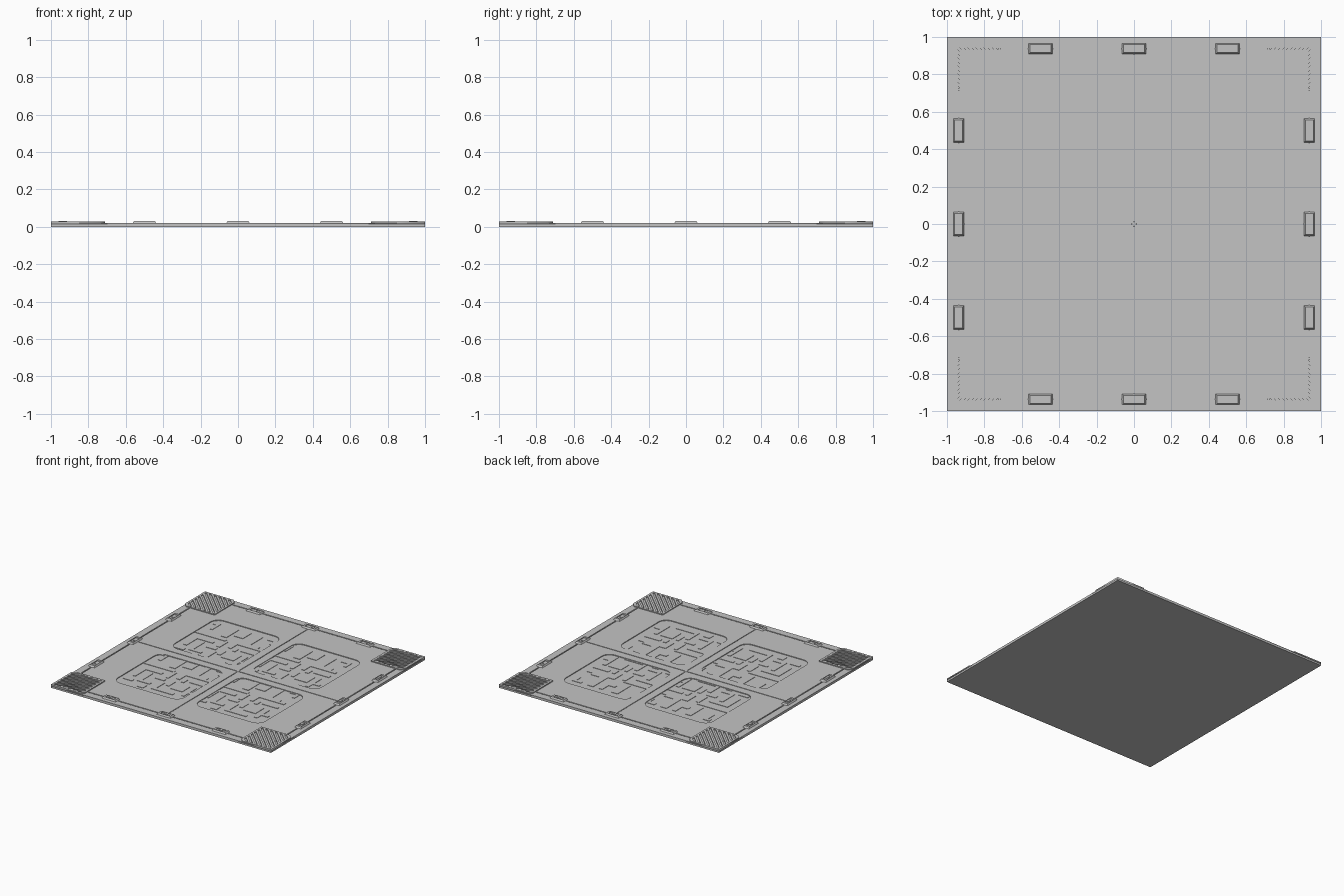
import bpy, bmesh, math
from mathutils import Matrix

if "Cube" in bpy.data.objects:
    bpy.data.objects.remove(bpy.data.objects["Cube"])

grey = bpy.data.materials.new("light_grey")
grey.diffuse_color = (0.55, 0.55, 0.55, 1)
grey.use_nodes = True
grey.node_tree.nodes["Principled BSDF"].inputs["Base Color"].default_value = grey.diffuse_color


def add_object(name, mesh):
    mesh.materials.clear()
    mesh.materials.append(grey)
    ob = bpy.data.objects.new(name, mesh)
    bpy.context.collection.objects.link(ob)
    return ob


def add_box(bm, x0, x1, y0, y1, z0, z1):
    m = Matrix.Translation(((x0 + x1) / 2, (y0 + y1) / 2, (z0 + z1) / 2)) @ \
        Matrix.Diagonal((x1 - x0, y1 - y0, z1 - z0, 1))
    return bmesh.ops.create_cube(bm, size=1, matrix=m)["verts"]


def finish(name, bm):
    me = bpy.data.meshes.new(name)
    bm.to_mesh(me)
    bm.free()
    return add_object(name, me)


def cut_sheet(name, loops, z0, z1):
    """Flat sheet from outlines; nested loops become holes."""
    cu = bpy.data.curves.new(name + "_profile", 'CURVE')
    cu.dimensions = '2D'
    cu.fill_mode = 'BOTH'
    cu.extrude = (z1 - z0) / 2
    for pts in loops:
        sp = cu.splines.new('POLY')
        sp.points.add(len(pts) - 1)
        for p, (x, y) in zip(sp.points, pts):
            p.co = (x, y, 0, 1)
        sp.use_cyclic_u = True
    tmp = bpy.data.objects.new(name + "_profile", cu)
    bpy.context.collection.objects.link(tmp)
    dg = bpy.context.evaluated_depsgraph_get()
    me = bpy.data.meshes.new_from_object(tmp.evaluated_get(dg))
    bpy.data.objects.remove(tmp)
    me.transform(Matrix.Translation((0, 0, (z0 + z1) / 2)))
    bm = bmesh.new()
    bm.from_mesh(me)
    bmesh.ops.remove_doubles(bm, verts=bm.verts, dist=1e-5)
    bmesh.ops.recalc_face_normals(bm, faces=bm.faces)
    bm.to_mesh(me)
    bm.free()
    me.name = name
    return add_object(name, me)


def rect(x0, x1, y0, y1):
    return [(x0, y0), (x1, y0), (x1, y1), (x0, y1)]


def rounded(x0, x1, y0, y1, r, n=8):
    pts = []
    for cx, cy, a in ((x1 - r, y1 - r, 0), (x0 + r, y1 - r, 90),
                      (x0 + r, y0 + r, 180), (x1 - r, y0 + r, 270)):
        for i in range(n + 1):
            t = math.radians(a + 90 * i / n)
            pts.append((cx + r * math.cos(t), cy + r * math.sin(t)))
    return pts


FLOOR, TOP = 0.014, 0.020
QUADS = [(sx, sy) for sx in (-1, 1) for sy in (-1, 1)]

# base slab: also the floor of seams and windows
bm = bmesh.new()
add_box(bm, -1, 1, -1, 1, 0, FLOOR)
finish("base_slab", bm)

# outer rim, separated from the middle by a seam
cut_sheet("outer_rim", [rect(-1, 1, -1, 1), rect(-.942, .942, -.942, .942)], FLOOR, TOP)

# four floor plates with rounded recesses
for i, (sx, sy) in enumerate(QUADS):
    loops = [rect(.003, .933, .003, .933), rounded(.065, .669, .067, .671, .07)]
    cut_sheet(f"floor_plate_{i}", [[(x * sx, y * sy) for x, y in l] for l in loops], FLOOR, TOP)

# maze relief: one 24 x 24 cell tile, repeated and clipped to each recess
STRIPS = [(1, 2, 3, 3), (2, 3, 3, 6), (7, 2, 9, 8), (12, 2, 13, 6), (10, 5, 12, 6),
          (15, 2, 17, 9), (17, 8, 20, 9), (19, 2, 22, 3), (21, 3, 22, 5),
          (0, 9, 10, 10), (10, 10, 11, 14), (13, 9, 22, 10), (13, 10, 14, 13),
          (2, 12, 3, 18), (3, 12, 8, 13), (5, 14, 6, 20), (6, 19, 9, 20),
          (8, 15, 11, 16), (15, 12, 16, 14), (17, 12, 22, 13), (15, 15, 19, 19),
          (20, 15, 21, 21), (11, 17, 12, 22), (12, 21, 18, 22), (1, 20, 4, 21),
          (7, 21, 9, 23), (13, 15, 14, 18), (21, 18, 23, 19)]
T = 2 / 3
C = T / 24
for i, (sx, sy) in enumerate(QUADS):
    bm = bmesh.new()
    xs = sorted((sx * .066, sx * .668))
    ys = sorted((sy * .068, sy * .670))
    for tx in (-1, 0):
        for ty in (0, 1):
            for c0, r0, c1, r1 in STRIPS:
                x0, x1 = max(tx * T + c0 * C, xs[0]), min(tx * T + c1 * C, xs[1])
                y0, y1 = max(ty * T - r1 * C, ys[0]), min(ty * T - r0 * C, ys[1])
                if x1 - x0 > .004 and y1 - y0 > .004:
                    add_box(bm, x0, x1, y0, y1, FLOOR - .002, FLOOR + .003)
    finish(f"maze_relief_{i}", bm)

# corner tread plates with diagonal slots
S, M, CH = .29, .016, .03
outline = [(0, 0), (S - CH, 0), (S, CH), (S, S), (CH, S), (0, S - CH)]
slots = []
for k in range(-5, 6):
    a, b = abs(k) * .043 - .010, abs(k) * .043 + .010
    lo, hi = M, S - M
    if k == 0:
        slot = [(lo, lo), (lo + b, lo), (hi, hi - b), (hi, hi), (hi - b, hi), (lo, lo + b)]
    else:
        slot = [(lo, lo + a), (lo, lo + b), (hi - b, hi), (hi - a, hi)]
        if k < 0:
            slot = [(v, u) for u, v in slot]
    slots.append(slot)
for i, (sx, sy) in enumerate(QUADS):
    loops = [[(sx * (1 - u), sy * (1 - v)) for u, v in l] for l in [outline] + slots]
    cut_sheet(f"corner_tread_{i}", loops, TOP, .028)
    bm = bmesh.new()
    add_box(bm, *sorted((sx * .72, sx * .99)), *sorted((sy * .72, sy * .99)), .002, TOP - .0003)
    finish(f"corner_pad_{i}", bm)

# clips along the seam, three per side
for side in range(4):
    for j, off in enumerate((-.5, 0, .5)):
        bm = bmesh.new()
        vs = add_box(bm, -.067, .067, -.032, .032, FLOOR, .032)
        for v in vs:
            if v.co.z > .03:
                v.co.x *= .82
                v.co.y *= .66
        bm.faces.ensure_lookup_table()
        top = max(bm.faces, key=lambda f: f.calc_center_median().z)
        # recessed pocket with a small tab
        inner = bmesh.ops.inset_individual(bm, faces=[top], thickness=.006)
        for v in top.verts:
            v.co.x *= .74
        low = bmesh.ops.inset_individual(bm, faces=[top], thickness=.0015)
        for v in top.verts:
            v.co.z -= .005
        add_box(bm, -.016, .016, -.016, .004, .02, .0315)
        bm.transform(Matrix.Rotation(side * math.pi / 2, 4, 'Z') @
                     Matrix.Translation((off, .938, 0)))
        finish(f"seam_clip_{side}_{j}", bm)

# centre stud
bm = bmesh.new()
bmesh.ops.create_cone(bm, cap_ends=True, segments=16, radius1=.014, radius2=.012, depth=.009,
                      matrix=Matrix.Translation((0, 0, .0175)))
finish("centre_stud", bm)
